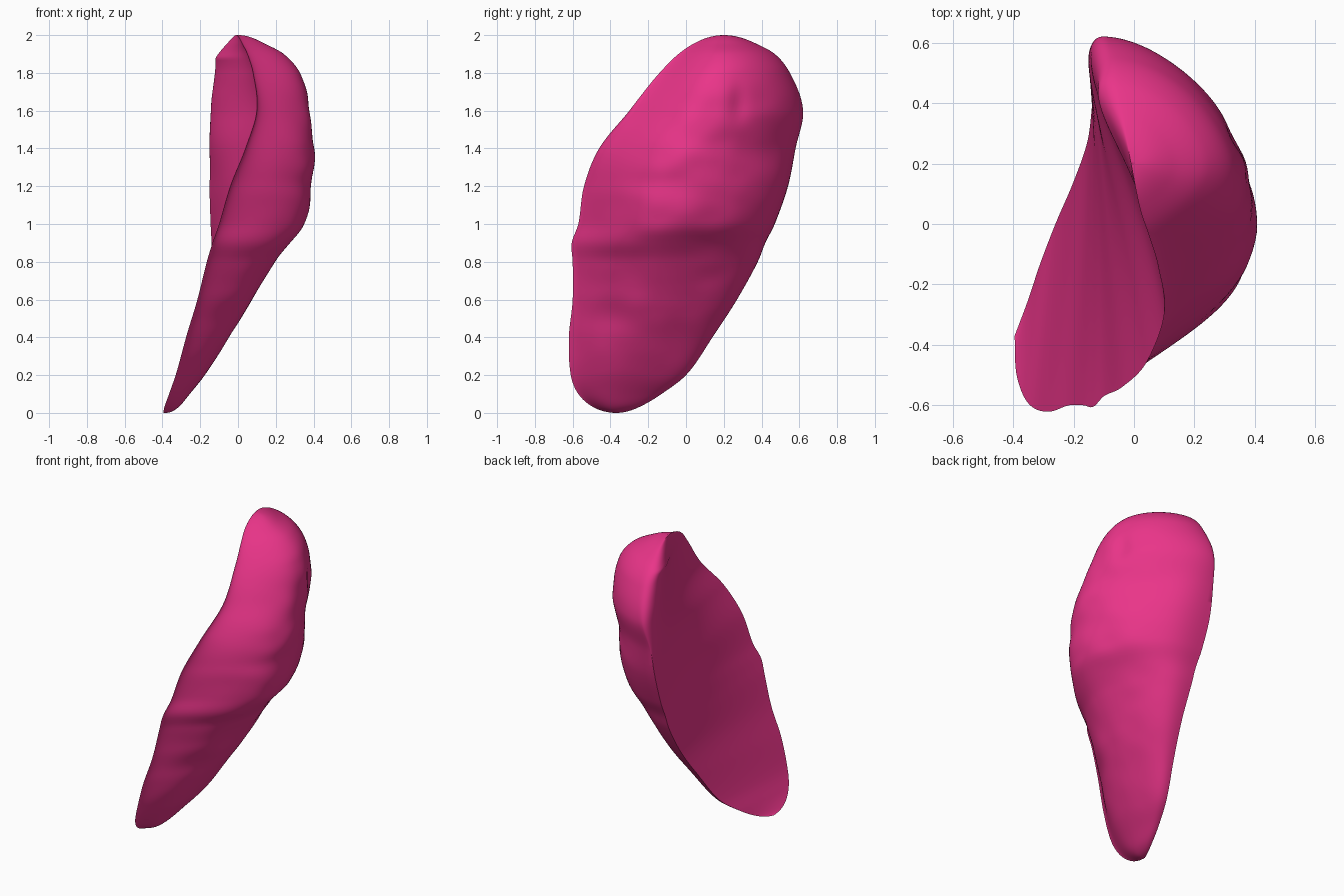
import bpy, bmesh, math
from mathutils import Vector, noise

if "Cube" in bpy.data.objects:
    bpy.data.objects.remove(bpy.data.objects["Cube"])

# Sections: z, front edge y, back edge y, front edge x, back edge x, outermost x
ROWS = [
    (0.00, -.37, -.37, -.395, -.395, -.395),
    (0.03, -.49, -.25, -.39, -.35, -.33),
    (0.10, -.57, -.13, -.365, -.31, -.27),
    (0.20, -.61, .00, -.33, -.26, -.19),
    (0.40, -.62, .14, -.275, -.20, -.06),
    (0.60, -.60, .27, -.215, -.155, .065),
    (0.80, -.60, .38, -.165, -.14, .18),
    (0.90, -.605, .42, -.135, -.14, .265),
    (1.00, -.57, .47, -.10, -.145, .34),
    (1.20, -.54, .54, -.04, -.15, .385),
    (1.40, -.46, .58, .04, -.14, .38),
    (1.60, -.30, .62, .10, -.10, .365),
    (1.80, -.14, .55, .08, -.065, .315),
    (1.90, -.04, .47, .05, -.055, .23),
    (1.96, .05, .36, .02, -.035, .12),
    (2.00, .20, .20, -.01, -.01, -.01),
]
LEVELS, HALF = 150, 70


def turn(z):
    return math.acos(max(-1, min(1, 1 - z))) / math.pi


KEYS = [turn(r[0]) for r in ROWS]


def section(s):
    """Smoothly interpolate the section table (cubic Hermite)."""
    i = max(k for k in range(len(KEYS) - 1) if KEYS[k] <= s)
    h = KEYS[i + 1] - KEYS[i]
    t = (s - KEYS[i]) / h

    def slope(k, c):
        a, b = max(k - 1, 0), min(k + 1, len(KEYS) - 1)
        return (ROWS[b][c] - ROWS[a][c]) / (KEYS[b] - KEYS[a])

    return [(2*t**3 - 3*t**2 + 1) * ROWS[i][c] + (t**3 - 2*t**2 + t) * h * slope(i, c)
            + (3*t**2 - 2*t**3) * ROWS[i + 1][c] + (t**3 - t**2) * h * slope(i + 1, c)
            for c in range(1, 6)]


def dent(y, z, cy, cz, ry, rz, depth):
    return depth * math.exp(-((y - cy) / ry) ** 2 - ((z - cz) / rz) ** 2)


def relief(y, z):
    """Lumps, hollows and cross ridges of the outer side."""
    n = noise.noise(Vector((y * 2.5, z * 3, 3.1))) * .01
    n += noise.noise(Vector((y * 7, z * 9, 8.4))) * .008
    n -= dent(y, z, .28, 1.64, .05, .09, .02)
    n -= dent(y, z, -.2, 1.22, .2, .06, .012)
    n -= dent(y, z, -.42, .5, .12, .08, .025)
    n += dent(y, z, .05, 1.37, .12, .06, .01)
    n += dent(y, z, .28, 1.1, .15, .2, .03)
    return n


def point(s, u, outer):
    yf, yb, xf, xb, xr = section(s)
    z = 1 - math.cos(math.pi * s)
    y = (yf + yb) / 2 + (yb - yf) / 2 * u
    chord = xf + (xb - xf) * (u + 1) / 2
    w = max(0, 1 - u * u)
    high = max(0, min(1, (z - 1.2) / .5))
    high = high * high * (3 - 2 * high)
    if outer:
        # thin wedge towards the front, blunt towards the back
        depth = xr - (xf + xb) / 2 + .012
        power = 1.6 - 1.3 * u if u < 0 else 1.6 - (.8 - .35 * high) * u
        x = chord + depth * w ** (power / 2)
        # upper part is fullest behind the middle
        x += .035 * high * w * u * min(1, depth / .3)
        x += relief(y, z) * w ** .6 * min(1, depth / .3)
    else:
        # inner face swells near the upper back edge
        fade = math.sin(math.pi * s) ** 2
        tip = min(1, (2 - z) / .12)
        x = chord + fade * w * .01 - high * tip * .15 * w ** .5 * ((1 + u) / 2) ** 2
    return x, y, z


# Loft of closed sections: outer side front to back, then inner face back to front
bm = bmesh.new()
rings = []
for k in range(1, LEVELS):
    ring = []
    for j in range(2 * HALF):
        a = math.pi * j / HALF
        ring.append(bm.verts.new(point(k / LEVELS, -math.cos(a), j < HALF)))
    rings.append(ring)
for low, high in zip(rings, rings[1:]):
    for j in range(2 * HALF):
        n = (j + 1) % (2 * HALF)
        bm.faces.new((low[j], low[n], high[n], high[j]))
for ring, tip in ((rings[0], (-.395, -.37, 0)), (rings[-1], (-.01, .2, 2))):
    v = bm.verts.new(tip)
    for j in range(2 * HALF):
        bm.faces.new((ring[j], ring[(j + 1) % (2 * HALF)], v))
bmesh.ops.recalc_face_normals(bm, faces=bm.faces)
mesh = bpy.data.meshes.new("organ_lobe")
bm.to_mesh(mesh)
bm.free()
lobe = bpy.data.objects.new("organ_lobe", mesh)
bpy.context.collection.objects.link(lobe)

# Pink colour and smooth shading with a crisp rim
mat = bpy.data.materials.new("pink")
mat.diffuse_color = (.82, .035, .25, 1)
mat.use_nodes = True
mat.node_tree.nodes["Principled BSDF"].inputs["Base Color"].default_value = mat.diffuse_color
mesh.materials.append(mat)
bpy.context.view_layer.objects.active = lobe
lobe.select_set(True)
bpy.ops.object.shade_smooth_by_angle(angle=math.radians(40))
